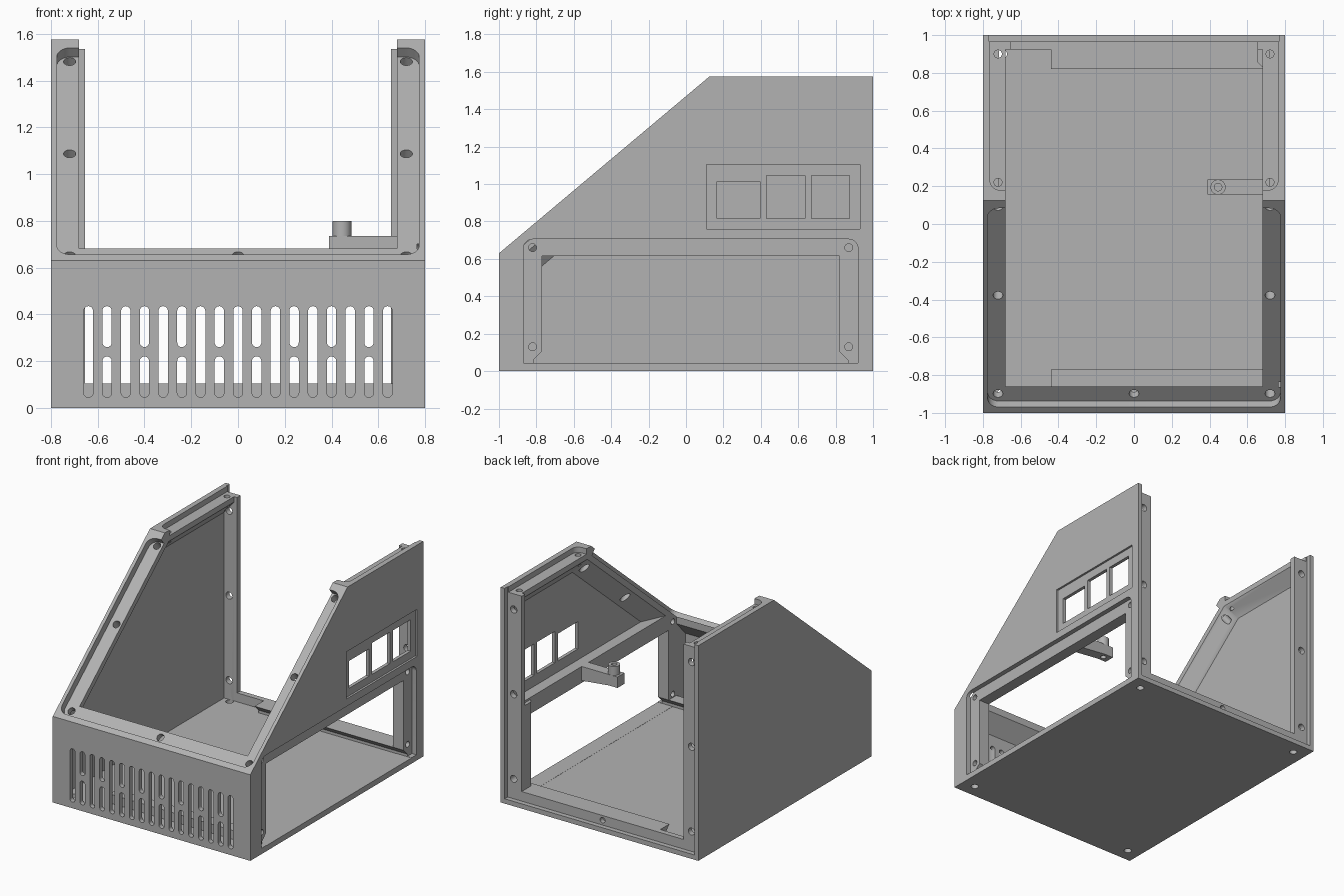
import bpy, bmesh, math
from mathutils import Vector

if "Cube" in bpy.data.objects:
    bpy.data.objects.remove(bpy.data.objects["Cube"])

grey = bpy.data.materials.new("plain grey")
grey.diffuse_color = (0.45, 0.45, 0.45, 1)
grey.use_nodes = True
grey.node_tree.nodes["Principled BSDF"].inputs["Base Color"].default_value = grey.diffuse_color

TAN = 0.94 / 1.12                       # slope of the angled front edge
ANG = math.atan(TAN)
ALONG = Vector((0, math.cos(ANG), math.sin(ANG)))
NORMAL = Vector((0, -math.sin(ANG), math.cos(ANG)))


def loft(bm, a, b):
    """Closed solid between two matching rings of 3D points."""
    va, vb = [bm.verts.new(p) for p in a], [bm.verts.new(p) for p in b]
    n = len(va)
    faces = [bm.faces.new(va), bm.faces.new(vb)]
    faces += [bm.faces.new((va[i], va[(i + 1) % n], vb[(i + 1) % n], vb[i])) for i in range(n)]
    bmesh.ops.recalc_face_normals(bm, faces=faces)


def make(name, solids):
    bm = bmesh.new()
    for a, b in solids:
        loft(bm, a, b)
    me = bpy.data.meshes.new(name)
    bm.to_mesh(me)
    bm.free()
    ob = bpy.data.objects.new(name, me)
    bpy.context.collection.objects.link(ob)
    me.materials.append(grey)
    return ob


def along_x(yz, x0, x1, yz2=None):
    return [(x0, y, z) for y, z in yz], [(x1, y, z) for y, z in (yz2 or yz)]


def along_y(xz, y0, y1):
    return [(x, y0, z) for x, z in xz], [(x, y1, z) for x, z in xz]


def along_z(xy, z0, z1):
    return [(x, y, z0) for x, y in xy], [(x, y, z1) for x, y in xy]


def box(x0, x1, y0, y1, z0, z1):
    return along_z([(x0, y0), (x1, y0), (x1, y1), (x0, y1)], z0, z1)


def rounded(u0, u1, v0, v1, r, corners=(1, 1, 1, 1), n=8):
    """Rectangle outline; corners run lower left, lower right, upper right, upper left."""
    pts = []
    spec = ((u0, v0, 1, 1), (u1, v0, -1, 1), (u1, v1, -1, -1), (u0, v1, 1, -1))
    for k, (u, v, su, sv) in enumerate(spec):
        if not corners[k]:
            pts.append((u, v))
            continue
        for i in range(n + 1):
            t = math.pi + k * math.pi / 2 + i * math.pi / 2 / n
            pts.append((u + su * r + r * math.cos(t), v + sv * r + r * math.sin(t)))
    return pts


def rod(p0, p1, r, n=24):
    p0, p1 = Vector(p0), Vector(p1)
    d = (p1 - p0).normalized()
    u = d.orthogonal().normalized()
    w = d.cross(u)
    ring = [r * (math.cos(2 * math.pi * i / n) * u + math.sin(2 * math.pi * i / n) * w) for i in range(n)]
    return [p0 + q for q in ring], [p1 + q for q in ring]


def cut(ob, solids):
    cutter = make("cutter", solids)
    cutter.hide_render = True
    m = ob.modifiers.new("cut", 'BOOLEAN')
    m.operation, m.solver, m.object = 'DIFFERENCE', 'EXACT', cutter
    bpy.context.view_layer.objects.active = ob
    bpy.ops.object.modifier_apply(modifier=m.name)
    bpy.data.objects.remove(cutter, do_unlink=True)


def slope_z(y, n):
    return 0.63 + (y + 1) * TAN - n / math.cos(ANG)


def slope_y(z, n):
    return -1 + (z - 0.63 + n / math.cos(ANG)) / TAN


def on_slope(x, s, n):
    return Vector((x, -1, 0.63)) + ALONG * s + NORMAL * n


# Housing: solid side profile, hollowed so that mounting flanges remain
housing = make("housing", [along_x([(-1, 0), (1, 0), (1, 1.575), (0.125, 1.575), (-1, 0.63)], -0.8, 0.8)])
cut(housing, [box(-0.68, 0.68, -0.86, 0.925, 0.04, 2)])
cut(housing, [box(-0.655, 0.655, 0.85, 1.2, 0.105, 2)])

# Space behind the front grille
cut(housing, [along_x([(-0.965, 0.04), (-0.8, 0.04), (-0.8, 0.63), (-0.86, 0.63), (-0.965, 0.52)], -0.76, 0.68)])


# Side pockets with a bevelled underside below the flanges
def pocket(n, top, z0, y0=None):
    ring = [(0.925, z0), (0.925, top), (slope_y(top, n), top)]
    if y0 is None:
        return ring + [(slope_y(z0, n), z0)]
    return ring + [(y0, slope_z(y0, n)), (y0, z0)]


cut(housing, [along_x(pocket(0.2, 1.40, 0.04, -0.86), -0.76, -0.68, pocket(0.09, 1.495, 0.04, -0.86))])
cut(housing, [along_x(pocket(0.2, 1.40, 0.735), 0.76, 0.68, pocket(0.09, 1.495, 0.735))])

# Recesses for the sloped, top and back covers
outline = rounded(-0.775, 0.775, 0.04, 1.415, 0.06)
cut(housing, [([on_slope(x, s, -0.05) for x, s in outline], [on_slope(x, s, 0.2) for x, s in outline])])
cut(housing, [along_z(rounded(-0.762, 0.762, 0.18, 1.2, 0.05, (1, 1, 0, 0)), 1.535, 1.8)])
cut(housing, [box(-0.768, 0.768, 0.965, 1.2, 0.035, 1.8)])

# Side hatch recess and opening
cut(housing, [along_x(rounded(-0.87, 0.92, 0.043, 0.705, 0.05, (0, 0, 1, 1)), 0.765, 0.9)])
cut(housing, [along_x([(-0.815, 0.041), (0.865, 0.041), (0.865, 0.06), (0.82, 0.105), (0.82, 0.615),
                       (-0.77, 0.615), (-0.77, 0.105), (-0.815, 0.06)], 0.6, 0.9)])

# Switch panel recess and its three windows
cut(housing, [box(0.785, 0.9, 0.11, 0.93, 0.76, 1.105)])
cut(housing, [box(0.7, 0.9, y0, y1, 0.815, z1)
              for y0, y1, z1 in ((0.165, 0.395, 1.015), (0.43, 0.635, 1.045), (0.67, 0.875, 1.045))])

# Front grille, every second slot split in two
slots = []
for i in range(17):
    x = -0.64 + 0.08 * i
    for z0, z1 in (((0.045, 0.22), (0.26, 0.435)) if i % 2 else ((0.045, 0.435),)):
        slots.append(along_y(rounded(x - 0.02, x + 0.02, z0, z1, 0.0199, n=5), -1.1, -0.9))
cut(housing, slots)

# Screw holes
R = 0.026
holes = [rod((0, 0.9, 0.07), (0, 1.1, 0.07), 0.02)]
spots = [(0, -0.93)]
for sx in (-0.72, 0.72):
    spots += [(sx, y) for y in (-0.93, -0.41, 0.06)]
    holes += [rod((sx, y, 1.455), (sx, y, 1.7), 0.021) for y in (0.22, 0.9)]
    holes += [rod((sx, 0.9, z), (sx, 1.1, z), R) for z in (0.18, 0.80, 1.42)]
    holes += [rod((sx * 0.97, y, -0.1), (sx * 0.97, y, 0.06), R) for y in (-0.9, 0.9)]
for x, y in spots:
    s = (y + 1) / math.cos(ANG)
    holes.append(rod(on_slope(x, s, -0.17), on_slope(x, s, 0.1), R))
holes += [rod((0.6, y, z), (0.9, y, z), 0.021) for y in (-0.82, 0.87) for z in (0.13, 0.66)]
cut(housing, holes)

# Undercut rails that hold the sliding tray
rail_back = make("rail_back", [along_x([(0.865, 0.039), (0.93, 0.039), (0.93, 0.105), (0.82, 0.105), (0.865, 0.06)],
                                       -0.44, 0.685)])
rail_front = make("rail_front", [along_x([(-0.815, 0.039), (-0.86, 0.039), (-0.86, 0.105), (-0.77, 0.105),
                                          (-0.815, 0.06)], -0.44, 0.685)])

# Rear inner post beside the hatch
post = make("hatch_post", [along_z([(0.7, 0.83), (0.68, 0.83), (0.655, 0.855), (0.655, 0.93), (0.7, 0.93)],
                                   0.105, 0.72)])

# Bracket arm with a hollow standoff
arm = make("bracket_arm", [along_y([(0.39, 0.655), (0.46, 0.655), (0.69, 0.63), (0.69, 0.735), (0.39, 0.735)],
                                   0.155, 0.235)])
standoff = make("standoff", [rod((0.445, 0.195, 0.73), (0.445, 0.195, 0.80), 0.04, 32)])
bore = rod((0.445, 0.195, 0.6), (0.445, 0.195, 0.9), 0.02, 24)
cut(arm, [bore])
cut(standoff, [bore])

# Smooth only the round parts
for ob in (housing, standoff, arm):
    bpy.ops.object.select_all(action='DESELECT')
    ob.select_set(True)
    bpy.context.view_layer.objects.active = ob
    bpy.ops.object.shade_smooth_by_angle(angle=math.radians(25))
